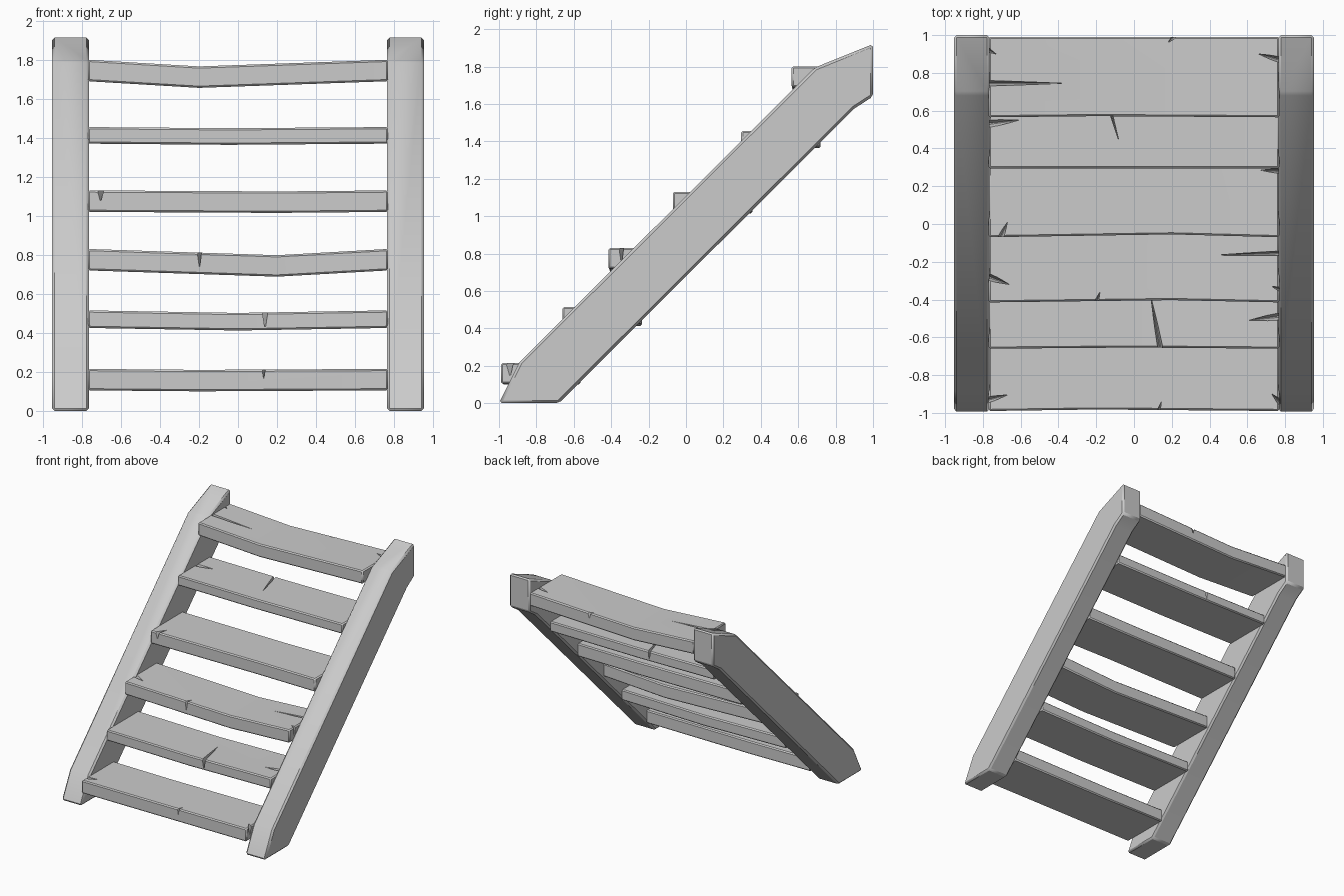
import bpy, bmesh, math
from mathutils import Vector

if "Cube" in bpy.data.objects:
    bpy.data.objects.remove(bpy.data.objects["Cube"])

HALF = 0.77      # half length of a tread
DEPTH = 0.425    # front-to-back size of a tread


def mesh_object(name, bm):
    bmesh.ops.recalc_face_normals(bm, faces=bm.faces)
    me = bpy.data.meshes.new(name)
    bm.to_mesh(me)
    bm.free()
    ob = bpy.data.objects.new(name, me)
    bpy.context.collection.objects.link(ob)
    return ob


def loft(name, sections):
    """Closed solid through equal-sized point rings."""
    bm = bmesh.new()
    rings = [[bm.verts.new(p) for p in s] for s in sections]
    n = len(rings[0])
    for a, b in zip(rings, rings[1:]):
        for i in range(n):
            bm.faces.new((a[i], a[(i + 1) % n], b[(i + 1) % n], b[i]))
    bm.faces.new(rings[0])
    bm.faces.new(rings[-1])
    return mesh_object(name, bm)


def bevel(ob, width):
    m = ob.modifiers.new("bevel", 'BEVEL')
    m.width = width
    m.segments = 1
    m.limit_method = 'ANGLE'
    m.angle_limit = math.radians(20)


def smooth(ob):
    bpy.ops.object.select_all(action='DESELECT')
    ob.select_set(True)
    bpy.context.view_layer.objects.active = ob
    bpy.ops.object.shade_smooth_by_angle(angle=math.radians(30))


def crack_cutter(start, tip, width, top, depth):
    """Splinter-shaped wedge, wide at the board edge and narrowing inward and down."""
    s, t = Vector(start), Vector(tip)
    d = (t - s).normalized()
    side = Vector((-d.y, d.x)) * width / 2
    s -= d * 0.04
    bm = bmesh.new()
    for p, z in ((s + side, top + 0.03), (s - side, top + 0.03), (t, top + 0.03),
                 (s + side * 0.15, top - depth), (s - side * 0.15, top - depth),
                 (t, top - 0.03)):
        bm.verts.new((p.x, p.y, z))
    bmesh.ops.convex_hull(bm, input=bm.verts)
    ob = mesh_object("crack_cutter", bm)
    ob.hide_render = True
    ob.hide_viewport = True
    ob.display_type = 'WIRE'
    return ob


# Side stringers
profile = [(-1, 0), (-0.89, 0.22), (0.69, 1.795), (1, 1.92),
           (1, 1.64), (0.9, 1.575), (-0.68, 0)]
for name, sx in (("right_stringer", 1), ("left_stringer", -1)):
    ob = loft(name, [[(sx * x, y, z) for y, z in profile] for x in (0.764, 0.954)])
    bevel(ob, 0.014)
    smooth(ob)

# Treads: front y, bottom z, top z, bend x, sag, forward bow, cracks (start, tip, width, depth)
treads = [
    (-0.99, 0.105, 0.215, -0.2, 0.005, 0.008,
     [((-HALF, -0.93), (-0.67, -0.905), 0.05, 0.07), ((HALF, -0.94), (0.73, -0.9), 0.05, 0.09),
      ((0.13, -0.99), (0.145, -0.94), 0.03, 0.06)]),
    (-0.66, 0.425, 0.515, 0.0, 0.013, 0.006,
     [((HALF, -0.49), (0.61, -0.51), 0.06, 0.06), ((0.14, -0.66), (0.09, -0.39), 0.04, 0.08)]),
    (-0.415, 0.72, 0.83, 0.2, 0.032, 0.012,
     [((HALF, -0.155), (0.43, -0.165), 0.03, 0.07), ((-HALF, -0.28), (-0.66, -0.32), 0.06, 0.06),
      ((HALF, -0.345), (0.73, -0.33), 0.04, 0.1), ((-0.2, -0.415), (-0.18, -0.36), 0.04, 0.11)]),
    (-0.07, 1.02, 1.13, 0.2, 0.005, 0.015,
     [((-0.705, -0.07), (-0.67, 0.01), 0.05, 0.06), ((HALF, 0.28), (0.67, 0.285), 0.04, 0.06)]),
    (0.295, 1.37, 1.455, -0.05, 0.006, 0.0,
     [((-HALF, 0.53), (-0.61, 0.55), 0.06, 0.05), ((-0.16, 0.72), (-0.08, 0.44), 0.03, 0.07)]),
    (0.565, 1.69, 1.80, -0.2, 0.034, 0.006,
     [((-HALF, 0.745), (-0.38, 0.745), 0.035, 0.07), ((HALF, 0.87), (0.66, 0.9), 0.05, 0.06),
      ((-HALF, 0.92), (-0.73, 0.9), 0.04, 0.07), ((0.21, 0.99), (0.18, 0.96), 0.04, 0.06)]),
]
for i, (y0, z0, z1, bend, sag, bow, cracks) in enumerate(treads, 1):
    rings = []
    for x, k in ((-HALF, 0), (bend, 1), (HALF, 0)):
        f, b, dz = y0 + k * bow, y0 + DEPTH, -k * sag
        rings.append([(x, f, z0 + dz), (x, b, z0 + dz), (x, b, z1 + dz), (x, f, z1 + dz)])
    tread = loft(f"tread_{i}", rings)
    bevel(tread, 0.009)
    smooth(tread)
    for start, tip, width, depth in cracks:
        drop = sag * (1 - abs(start[0] - bend) / (HALF + abs(bend)))
        m = tread.modifiers.new("crack", 'BOOLEAN')
        m.operation = 'DIFFERENCE'
        m.solver = 'EXACT'
        m.object = crack_cutter(start, tip, width, z1 - drop, depth)
